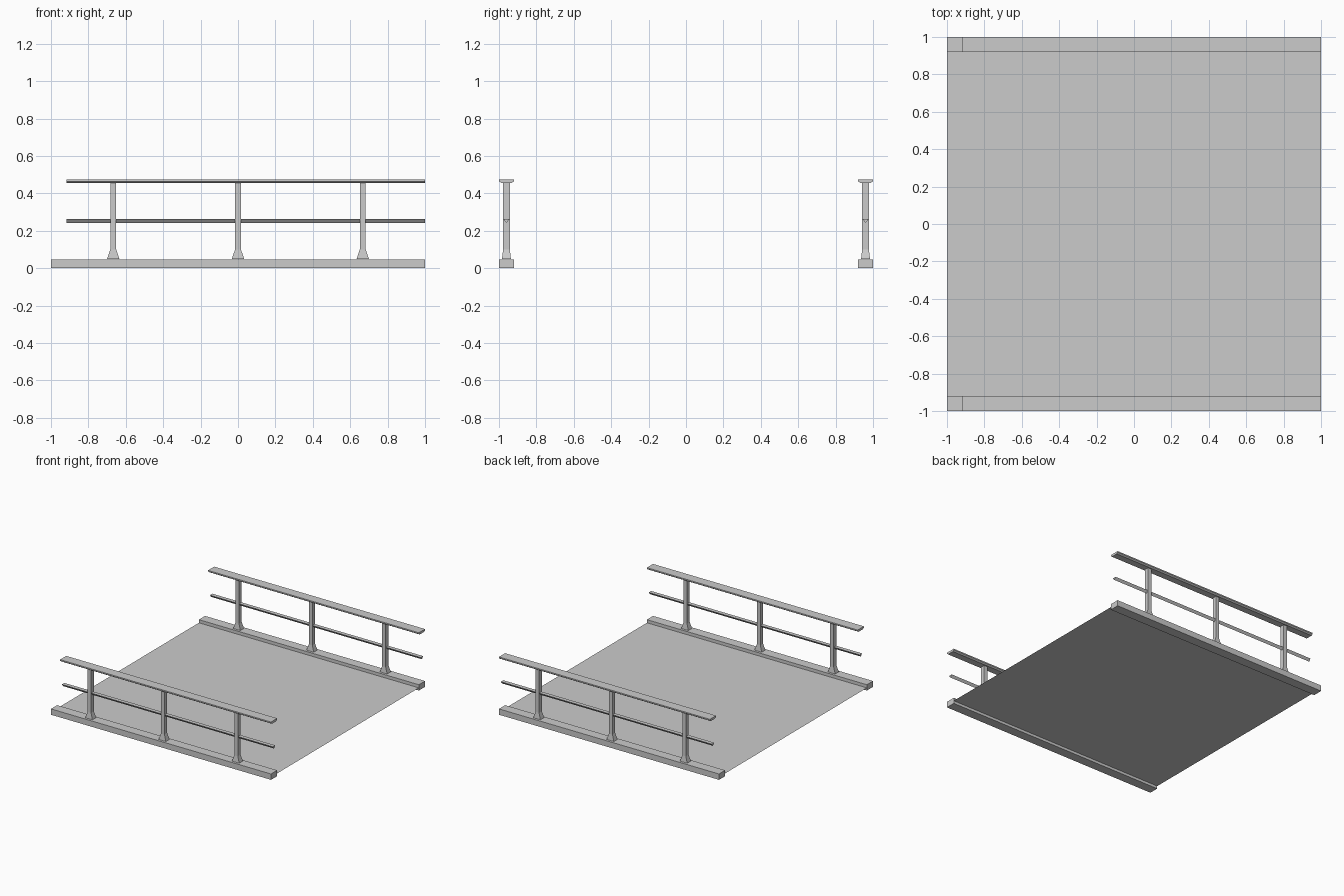
import bpy
import bmesh

cube = bpy.data.objects.get("Cube")
if cube:
    bpy.data.objects.remove(cube, do_unlink=True)

grey = bpy.data.materials.new("concrete_grey")
grey.use_nodes = True
colour = (0.6, 0.6, 0.6, 1)
grey.diffuse_color = colour
grey.node_tree.nodes["Principled BSDF"].inputs["Base Color"].default_value = colour


def loft(name, rings):
    """Join successive rings of points into a closed solid with flat caps."""
    bm = bmesh.new()
    loops = [[bm.verts.new(p) for p in ring] for ring in rings]
    n = len(rings[0])
    for low, high in zip(loops, loops[1:]):
        for i in range(n):
            j = (i + 1) % n
            bm.faces.new((low[i], low[j], high[j], high[i]))
    bm.faces.new(loops[0][::-1])
    bm.faces.new(loops[-1])
    bmesh.ops.recalc_face_normals(bm, faces=bm.faces)
    mesh = bpy.data.meshes.new(name)
    bm.to_mesh(mesh)
    bm.free()
    mesh.materials.append(grey)
    obj = bpy.data.objects.new(name, mesh)
    bpy.context.collection.objects.link(obj)
    return obj


def beam(name, profile, y, start, end):
    """Run a (y, z) profile along x."""
    return loft(name, [[(x, y + py, z) for py, z in profile] for x in (start, end)])


def post(name, x, y):
    """Upright with a flared foot, as (half width, half depth, height) sections."""
    sections = [(0.033, 0.024, 0.05), (0.016, 0.018, 0.1), (0.016, 0.018, 0.46)]
    return loft(name, [[(x - w, y - d, z), (x + w, y - d, z),
                        (x + w, y + d, z), (x - w, y + d, z)]
                       for w, d, z in sections])


# Thin road deck
bpy.ops.mesh.primitive_plane_add(size=2, location=(0, 0, 0.022))
deck = bpy.context.object
deck.name = "deck"
deck.scale.y = 0.92
deck.data.materials.append(grey)

# Section profiles
kerb = [(-0.04, 0), (0.04, 0), (0.04, 0.048), (-0.04, 0.048)]
handrail = [(-0.04, 0.475), (-0.04, 0.465), (-0.028, 0.456),
            (0.028, 0.456), (0.04, 0.465), (0.04, 0.475)]
midrail = [(-0.016, 0.262), (0, 0.242), (0.016, 0.262)]

# Kerb and railing along both edges
for side, y in (("front", -0.96), ("back", 0.96)):
    beam(side + "_kerb", kerb, y, -1, 1)
    beam(side + "_handrail", handrail, y, -0.917, 1)
    beam(side + "_midrail", midrail, y, -0.917, 1)
    for place, x in (("right", -0.667), ("middle", 0), ("left", 0.667)):
        post(f"{side}_{place}_post", x, y)
